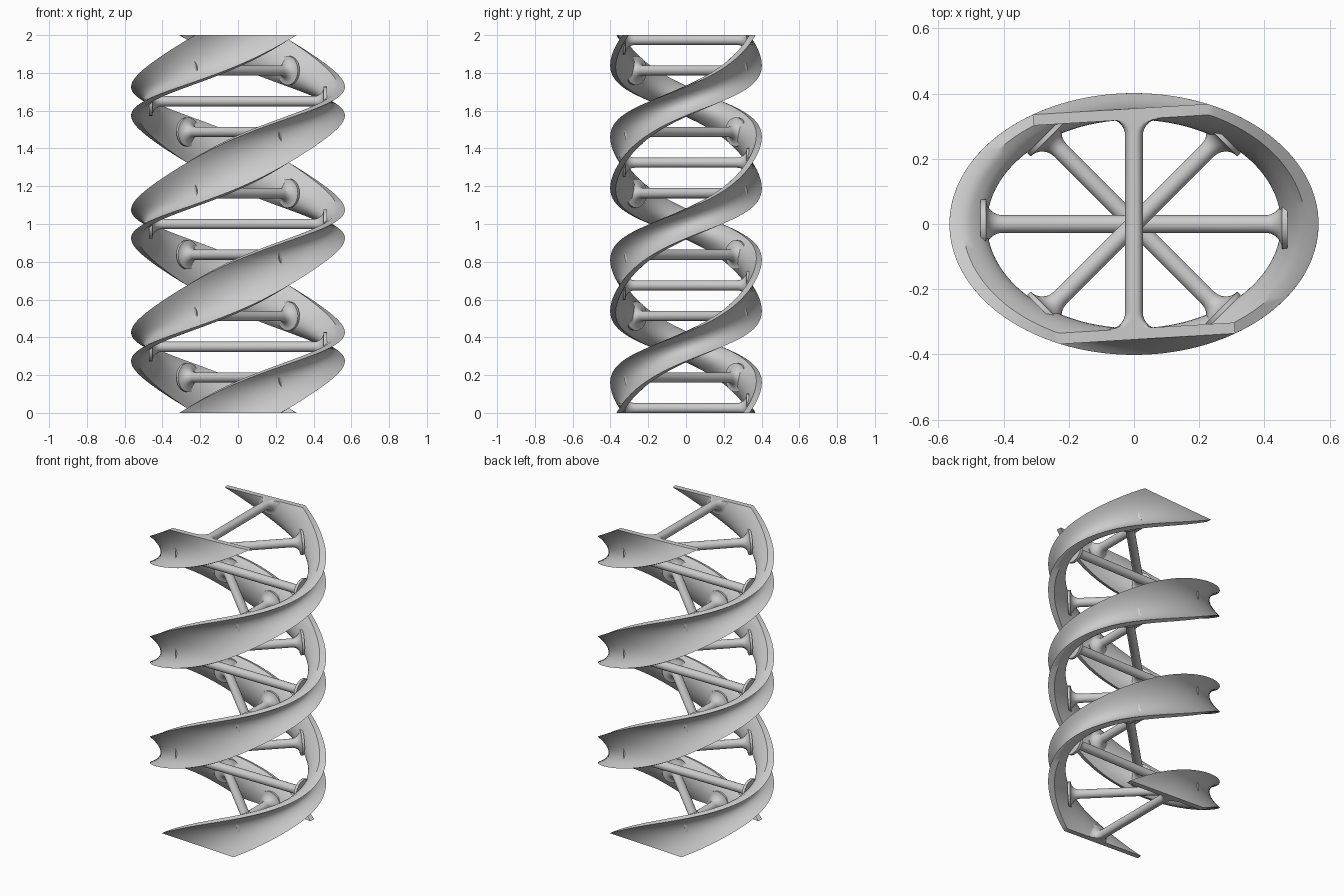
import bpy, bmesh, math
from mathutils import Matrix

if "Cube" in bpy.data.objects:
    bpy.data.objects.remove(bpy.data.objects["Cube"])

RX, RY, H = 0.567, 0.402, 2.0      # ellipse radii and height
HALF = 0.65                        # height of half a turn
LEVELS = 180
INNER, OUTER, HALF_W = 0.795, 0.878, 0.475   # strand slab in unit-circle space


def finish(bm, name, angle):
    bmesh.ops.recalc_face_normals(bm, faces=bm.faces[:])
    me = bpy.data.meshes.new(name)
    bm.to_mesh(me)
    bm.free()
    ob = bpy.data.objects.new(name, me)
    bpy.context.collection.objects.link(ob)
    bpy.ops.object.select_all(action='DESELECT')
    ob.select_set(True)
    bpy.context.view_layer.objects.active = ob
    bpy.ops.object.shade_smooth_by_angle(angle=math.radians(angle))
    return ob


def turn(z):
    return math.pi * (z - 1.0) / HALF


def section():
    n = 10
    side = [HALF_W * (2 * i / n - 1) for i in range(n + 1)]
    return [(OUTER, v) for v in side] + [(INNER, v) for v in reversed(side)]


# twisted strand: a flat slab section turned around an elliptical column
def strand(name, phase):
    bm = bmesh.new()
    rings = []
    for k in range(LEVELS + 1):
        z = H * k / LEVELS
        a = turn(z) + phase
        t = math.atan2(math.sin(a) / RY, math.cos(a) / RX)
        c, s = math.cos(t), math.sin(t)
        rings.append([bm.verts.new((RX * (u * c - v * s), RY * (u * s + v * c), z))
                      for u, v in section()])
    n = len(rings[0])
    for lo, hi in zip(rings, rings[1:]):
        for i in range(n):
            j = (i + 1) % n
            bm.faces.new((lo[i], lo[j], hi[j], hi[i]))
    bm.faces.new(rings[0])
    bm.faces.new(rings[-1])
    return finish(bm, name, 40)


# rung: round bar with flared ends blending into both strands
def rung(name, z):
    a = turn(z)
    reach = 1 / math.hypot(math.cos(a) / RX, math.sin(a) / RY)
    end, r, f = reach * 0.80, 0.027, 0.05
    half = [(end - f * (1 - math.sin(q)), r + f * (1 - math.cos(q)))
            for q in [math.radians(15 * i) for i in range(7)]]
    half.append((reach * 0.83, r + f))
    profile = [(-x, w) for x, w in reversed(half)] + half
    rot = Matrix.Rotation(a, 3, 'Z')
    bm = bmesh.new()
    rings = []
    N = 24
    for x, w in profile:
        ring = []
        for i in range(N):
            q = 2 * math.pi * i / N
            v = bm.verts.new((x, w * math.cos(q), w * math.sin(q)))
            v.co = rot @ v.co
            v.co.z = min(max(v.co.z + z, 0), H)   # trimmed at both ends
            ring.append(v)
        rings.append(ring)
    for lo, hi in zip(rings, rings[1:]):
        for i in range(N):
            j = (i + 1) % N
            bm.faces.new((lo[i], lo[j], hi[j], hi[i]))
    bm.faces.new(rings[0])
    bm.faces.new(rings[-1])
    return finish(bm, name, 40)


strand("strand_a", 0)
strand("strand_b", math.pi)
for i in range(13):
    rung(f"rung_{i + 1}", 1.0 + (i - 6) * HALF / 4)
